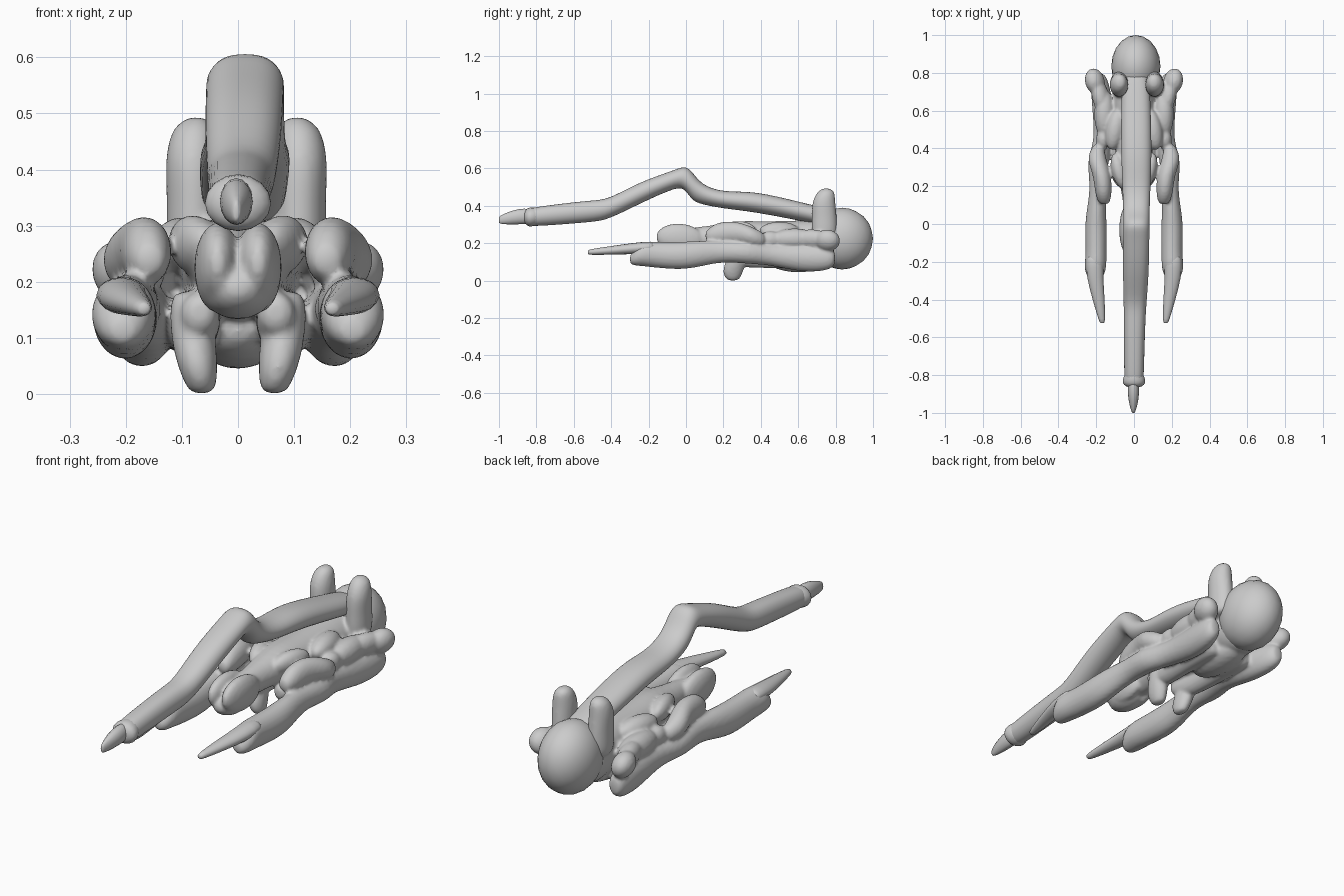
import bpy, bmesh, math
from mathutils import Vector, Euler


def make(name, bm, mirror, levels, shift=0.0):
    me = bpy.data.meshes.new(name)
    bm.to_mesh(me)
    bm.free()
    ob = bpy.data.objects.new(name, me)
    bpy.context.collection.objects.link(ob)
    ob.location.x = shift
    if mirror:
        ob.modifiers.new("mirror", 'MIRROR')
    if levels:
        s = ob.modifiers.new("subdivision", 'SUBSURF')
        s.levels = s.render_levels = levels
    for p in me.polygons:
        p.use_smooth = True
    return ob


def tube(name, stations, axis='Y', mirror=False, sides=10, groove=0.0, levels=2, shift=0.0):
    """Loft of elliptical rings: (x, y, z, half width, half depth), with domed ends."""
    bm = bmesh.new()
    k = 1 if axis == 'Y' else 2

    def dome(end, inner):
        p = list(end)
        p[k] += math.copysign(0.35 * min(end[3:]), end[k] - inner[k])
        p[3] *= 0.55
        p[4] *= 0.55
        return tuple(p)

    st = [dome(stations[0], stations[1])] + stations + [dome(stations[-1], stations[-2])]
    rings = []
    for x, y, z, a, b in st:
        ring = []
        for i in range(sides):
            t = 2 * math.pi * i / sides + math.pi / 2
            f = 1.05 - (groove if i == 0 else 0)
            u, v = a * f * math.cos(t), b * f * math.sin(t)
            ring.append(bm.verts.new((x + u, y, z + v) if axis == 'Y' else (x + u, y + v, z)))
        rings.append(ring)
    for r, s in zip(rings, rings[1:]):
        for i in range(sides):
            j = (i + 1) % sides
            bm.faces.new((r[i], r[j], s[j], s[i]))
    bm.faces.new(rings[0])
    bm.faces.new(rings[-1])
    bmesh.ops.recalc_face_normals(bm, faces=bm.faces)
    return make(name, bm, mirror, levels, shift)


def lump(name, loc, size, rot=(0, 0, 0), mirror=True):
    bm = bmesh.new()
    bmesh.ops.create_icosphere(bm, subdivisions=3, radius=1)
    m = Euler([math.radians(r) for r in rot]).to_matrix()
    for v in bm.verts:
        v.co = m @ Vector([a * b for a, b in zip(v.co, size)]) + Vector(loc)
    return make(name, bm, mirror, 0)


# Smooth rear ball
lump("rear_ball", (0.01, 0.835, 0.225), (0.13, 0.165, 0.165), mirror=False)

# Long arched limb over the back, its collar and spike
tube("back_limb", [
    (0.01, 0.80, 0.33, 0.07, 0.05), (0.01, 0.62, 0.37, 0.08, 0.052),
    (0.013, 0.36, 0.428, 0.082, 0.06), (0.013, 0.20, 0.43, 0.075, 0.045),
    (0.013, 0.08, 0.463, 0.071, 0.055), (0.013, 0.03, 0.513, 0.07, 0.085),
    (0.013, -0.01, 0.56, 0.07, 0.06), (0.012, -0.07, 0.542, 0.07, 0.05),
    (0.01, -0.25, 0.472, 0.07, 0.062), (0.006, -0.42, 0.38, 0.061, 0.056),
    (0.003, -0.50, 0.375, 0.058, 0.062), (0, -0.78, 0.347, 0.053, 0.056),
    (0, -0.85, 0.34, 0.05, 0.048)], groove=0.12)
tube("limb_collar", [(0, -0.79, 0.345, 0.05, 0.05), (0, -0.83, 0.34, 0.066, 0.055),
                     (0, -0.85, 0.34, 0.06, 0.05)], levels=1, sides=8)
tube("limb_spike", [(0, -0.83, 0.345, 0.03, 0.044), (0, -0.90, 0.343, 0.033, 0.044),
                    (0, -0.96, 0.332, 0.022, 0.033), (0, -0.998, 0.325, 0.009, 0.022)],
     sides=8, levels=1, shift=-0.003)

# Flat claws on the side arms
tube("arm_claw", [(0.208, -0.18, 0.18, 0.05, 0.034), (0.208, -0.28, 0.172, 0.046, 0.032),
                  (0.187, -0.40, 0.162, 0.034, 0.024), (0.168, -0.52, 0.152, 0.017, 0.016)],
     mirror=True, sides=8, levels=1)

# Everything made from here on is fused into one skin
separate = set(bpy.data.objects)

# Torso, grooved head, ribs and belly
tube("torso", [(0, -0.02, 0.22, 0.045, 0.06), (0, 0.15, 0.23, 0.06, 0.065),
               (0, 0.28, 0.24, 0.095, 0.085), (0, 0.42, 0.225, 0.10, 0.09),
               (0, 0.72, 0.20, 0.12, 0.13), (0, 0.80, 0.19, 0.10, 0.12)])
lump("head_half", (0.036, -0.03, 0.225), (0.042, 0.13, 0.08), (-6, 0, 0))
lump("head_jaw", (0, -0.05, 0.188), (0.066, 0.10, 0.055), mirror=False)
lump("rib", (0.075, 0.28, 0.265), (0.042, 0.10, 0.055), (0, 15, -15))
lump("back_rib", (0.10, 0.50, 0.265), (0.05, 0.11, 0.05), (0, 20, 10))
lump("belly", (0, 0.60, 0.115), (0.085, 0.17, 0.07), mirror=False)

# Upright shoulder knobs
tube("upright_knob", [(0.093, 0.74, 0.24, 0.055, 0.075), (0.093, 0.74, 0.34, 0.05, 0.07),
                      (0.095, 0.735, 0.42, 0.054, 0.066), (0.093, 0.748, 0.472, 0.042, 0.05),
                      (0.09, 0.75, 0.484, 0.028, 0.034)],
     axis='Z', mirror=True, sides=8, shift=0.015)

# Side arms
tube("side_arm", [
    (0.185, 0.785, 0.12, 0.035, 0.05), (0.18, 0.74, 0.12, 0.05, 0.07),
    (0.165, 0.62, 0.12, 0.058, 0.077), (0.16, 0.44, 0.14, 0.046, 0.055),
    (0.195, 0.34, 0.15, 0.058, 0.062), (0.185, 0.20, 0.158, 0.045, 0.055),
    (0.20, 0.08, 0.145, 0.05, 0.07), (0.202, -0.02, 0.132, 0.06, 0.075),
    (0.20, -0.16, 0.138, 0.055, 0.07), (0.205, -0.23, 0.145, 0.06, 0.068),
    (0.205, -0.27, 0.13, 0.048, 0.05), (0.205, -0.29, 0.115, 0.032, 0.03)], mirror=True)
tube("arm_muscle", [(0.158, 0.115, 0.24, 0.032, 0.035), (0.162, 0.16, 0.25, 0.047, 0.065),
                    (0.167, 0.26, 0.262, 0.05, 0.062), (0.20, 0.345, 0.24, 0.054, 0.055),
                    (0.19, 0.41, 0.22, 0.033, 0.04)], mirror=True, sides=8)
lump("elbow_bump", (0.165, 0.45, 0.22), (0.035, 0.06, 0.045))
lump("upper_arm", (0.155, 0.58, 0.22), (0.055, 0.13, 0.06), (0, 20, 0))
lump("shoulder", (0.175, 0.67, 0.22), (0.045, 0.11, 0.055), (0, 20, -15))
lump("outer_knob", (0.207, 0.755, 0.215), (0.05, 0.07, 0.06), (0, 25, -15))

# Folded legs and feet underneath
tube("folded_leg", [(0.08, 0.66, 0.12, 0.06, 0.06), (0.085, 0.48, 0.125, 0.05, 0.06),
                    (0.073, 0.28, 0.125, 0.045, 0.06), (0.068, 0.21, 0.145, 0.035, 0.04)],
     mirror=True, sides=8)
tube("foot", [(0.085, 0.28, 0.17, 0.04, 0.05), (0.08, 0.265, 0.10, 0.042, 0.055),
              (0.072, 0.25, 0.05, 0.038, 0.06), (0.065, 0.25, 0.01, 0.028, 0.04)],
     axis='Z', mirror=True, sides=8)

# Fuse the body parts into one skin with soft creases
bpy.ops.object.select_all(action='DESELECT')
for ob in bpy.data.objects:
    if ob not in separate:
        ob.select_set(True)
        bpy.context.view_layer.objects.active = ob
bpy.ops.object.convert(target='MESH')
bpy.ops.object.join()
skin = bpy.context.view_layer.objects.active
skin.name = "body"
r = skin.modifiers.new("fuse", 'REMESH')
r.mode = 'VOXEL'
r.voxel_size = 0.008
r.use_smooth_shade = True
s = skin.modifiers.new("soften", 'SMOOTH')
s.factor = 0.5
s.iterations = 4
